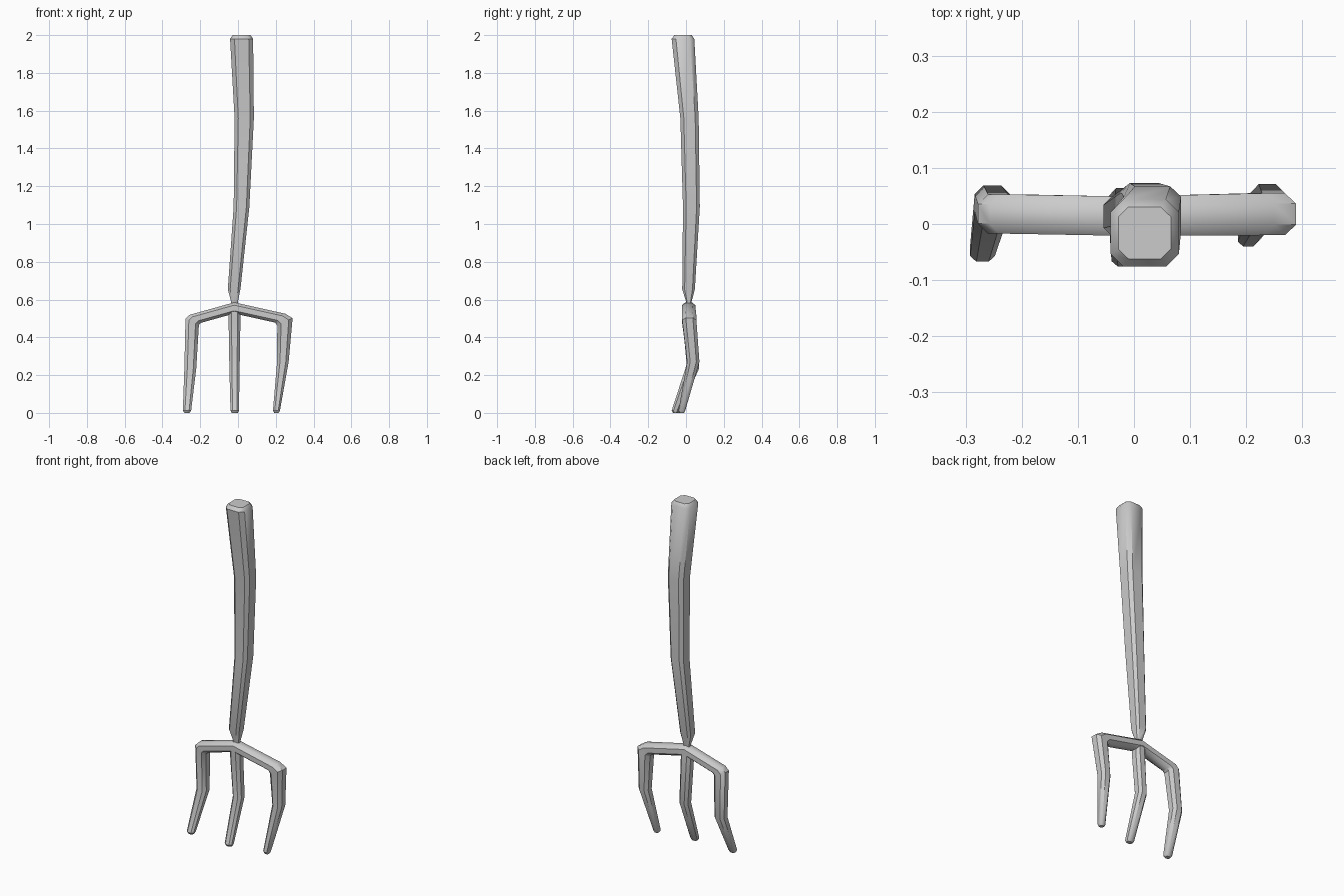
import bpy, bmesh
from mathutils import Vector


def bar(name, sections, chamfer):
    """Loft chamfered rectangles: each section = (x0, z0, x1, z1, y0, y1)."""
    bm = bmesh.new()
    rings = []
    c = chamfer
    outline = [(c, 0), (1 - c, 0), (1, c), (1, 1 - c),
               (1 - c, 1), (c, 1), (0, 1 - c), (0, c)]
    for x0, z0, x1, z1, y0, y1 in sections:
        ring = []
        for u, v in outline:
            # keep the chamfers the same size both ways
            ring.append(bm.verts.new(Vector((x0 + (x1 - x0) * u,
                                             y0 + (y1 - y0) * v,
                                             z0 + (z1 - z0) * u))))
        rings.append(ring)
    for a, b in zip(rings, rings[1:]):
        for i in range(8):
            j = (i + 1) % 8
            bm.faces.new((a[i], a[j], b[j], b[i]))
    bm.faces.new(rings[0])
    bm.faces.new(rings[-1])
    bmesh.ops.recalc_face_normals(bm, faces=bm.faces)
    mesh = bpy.data.meshes.new(name)
    bm.to_mesh(mesh)
    bm.free()
    obj = bpy.data.objects.new(name, mesh)
    bpy.context.collection.objects.link(obj)
    bpy.ops.object.select_all(action='DESELECT')
    obj.select_set(True)
    bpy.context.view_layer.objects.active = obj
    bpy.ops.object.shade_smooth_by_angle(angle=0.7)
    return obj


def level(z, x0, x1, y0, y1):
    return (x0, z, x1, z, y0, y1)


# Crooked wooden handle, thin neck at the bottom
bar("handle", [
    level(0.555, -0.037, 0.000, 0.000, 0.030),
    level(0.590, -0.037, 0.000, 0.000, 0.030),
    level(0.655, -0.054, 0.013, -0.020, 0.047),
    level(1.090, -0.023, 0.060, -0.016, 0.073),
    level(1.560, -0.018, 0.084, -0.030, 0.067),
    level(1.980, -0.042, 0.080, -0.076, 0.044),
    level(2.000, -0.028, 0.066, -0.062, 0.030),
], 0.19)

# Outer tines and arched crossbar in one bent bar
bar("crossbar_and_outer_tines", [
    level(0.000, -0.284, -0.256, -0.060, -0.036),
    level(0.012, -0.292, -0.248, -0.067, -0.028),
    level(0.235, -0.284, -0.221, 0.006, 0.069),
    (-0.278, 0.497, -0.207, 0.465, -0.017, 0.053),
    (-0.257, 0.519, -0.195, 0.477, -0.017, 0.053),
    (-0.020, 0.585, -0.020, 0.526, -0.021, 0.049),
    (0.250, 0.525, 0.197, 0.478, -0.020, 0.055),
    (0.289, 0.502, 0.208, 0.462, -0.020, 0.055),
    level(0.270, 0.268, 0.207, 0.006, 0.071),
    level(0.012, 0.222, 0.185, -0.040, -0.004),
    level(0.000, 0.215, 0.192, -0.033, -0.010),
], 0.25)

# Middle tine
bar("middle_tine", [
    level(0.000, -0.033, -0.001, -0.069, -0.045),
    level(0.012, -0.040, 0.005, -0.076, -0.037),
    level(0.255, -0.046, 0.009, 0.003, 0.064),
    level(0.500, -0.050, 0.013, -0.018, 0.046),
    level(0.560, -0.050, 0.013, -0.018, 0.046),
], 0.25)
